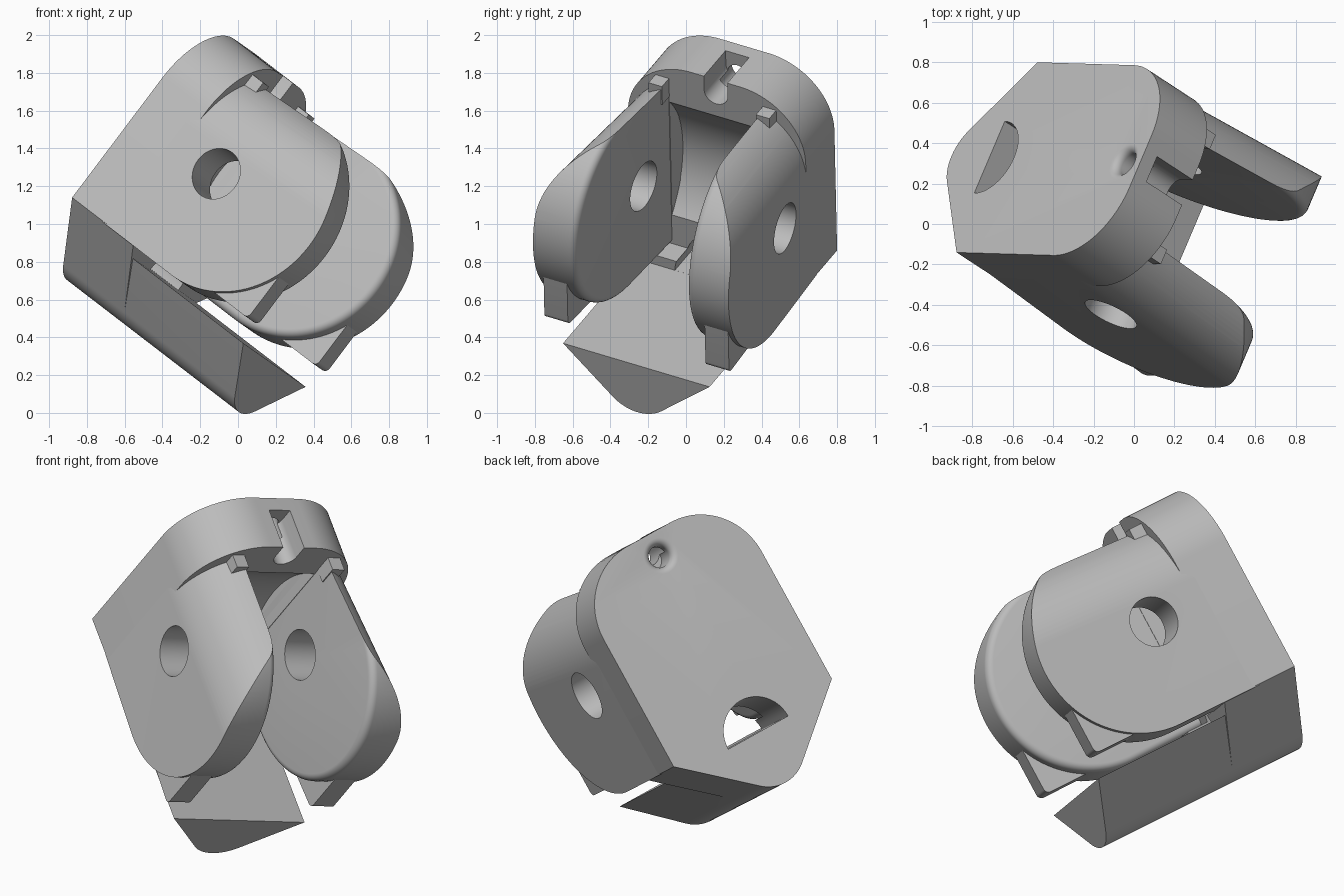
import bpy, bmesh
from math import cos, sin, radians
from mathutils import Matrix, Vector

cube = bpy.data.objects.get("Cube")
if cube:
    bpy.data.objects.remove(cube, do_unlink=True)

grey = bpy.data.materials.new("plain grey")
grey.use_nodes = True
grey.diffuse_color = (0.5, 0.5, 0.5, 1)
grey.node_tree.nodes["Principled BSDF"].inputs["Base Color"].default_value = (0.5, 0.5, 0.5, 1)

# Part frame: w across the fork, u up the back plate, e along the arms
BACK, RIM, ROOT = -1.17, -0.84, -0.71
HALF, INNER, FLOOR = 0.53, 0.28, 0.385
PIVOT_U, PIVOT_E, ROUND = 0.95, -0.41, 0.57
PLACE = {"w": lambda t, a, b: (t, a, b),    # section given as (u, e)
         "e": lambda t, a, b: (a, b, t)}    # section given as (w, u)
parts = []


def arc(cx, cy, r, start, end, n=24):
    angles = [radians(start + (end - start) * i / n) for i in range(n + 1)]
    return [(cx + r * cos(t), cy + r * sin(t)) for t in angles]


def circle(cx, cy, r, n=64):
    return arc(cx, cy, r, 0, 360, n)[:-1]


def loft(name, axis, layers):
    """Closed solid through matching sections (position, points)."""
    bm = bmesh.new()
    rings = [[bm.verts.new(PLACE[axis](t, *p)) for p in pts] for t, pts in layers]
    n = len(rings[0])
    for lo, hi in zip(rings, rings[1:]):
        for i in range(n):
            j = (i + 1) % n
            bm.faces.new((lo[i], lo[j], hi[j], hi[i]))
    bm.faces.new(rings[0])
    bm.faces.new(rings[-1])
    bmesh.ops.recalc_face_normals(bm, faces=bm.faces)
    mesh = bpy.data.meshes.new(name)
    bm.to_mesh(mesh)
    bm.free()
    mesh.materials.append(grey)
    obj = bpy.data.objects.new(name, mesh)
    bpy.context.collection.objects.link(obj)
    return obj


def prism(name, axis, lo, hi, pts):
    return loft(name, axis, [(lo, pts), (hi, pts)])


def combine(obj, tool, operation="DIFFERENCE"):
    mod = obj.modifiers.new("cut", "BOOLEAN")
    mod.operation, mod.object, mod.solver = operation, tool, "EXACT"
    bpy.context.view_layer.objects.active = obj
    bpy.ops.object.modifier_apply(modifier=mod.name)
    bpy.data.objects.remove(tool, do_unlink=True)


# Back plate with the thick rim, rounded at the top and V-shaped below
keel = arc(0, 0.231, 0.22, -131.4, -48.6)
outline = keel + [(HALF, FLOOR)] + arc(0.145, 1.18, 0.385, 0, 90) \
    + arc(-0.145, 1.18, 0.385, 90, 180) + [(-HALF, FLOOR)]
plate = prism("back_plate", "e", BACK, RIM, outline)
parts.append(plate)

# Keel running forward under the arms, full height at its root
combine(plate, prism("keel_root", "e", RIM, ROOT, keel + [(HALF, FLOOR), (-HALF, FLOOR)]), "UNION")
combine(plate, prism("keel", "e", ROOT, 0.12, keel + [(0.437, 0.323), (-0.437, 0.323)]), "UNION")

# Round pocket between the arms
combine(plate, prism("pocket", "w", -INNER, INNER, circle(PIVOT_U, PIVOT_E, ROUND, 96)))
# Half-round passage through the foot of the plate
combine(plate, prism("passage", "e", BACK - 0.1, ROOT + 0.01, arc(0, 0.3235, 0.2, 0, 180)))
# Slot in the rim
combine(plate, prism("slot", "e", -1.09, RIM + 0.1,
                     arc(0, 1.475, 0.07, 180, 360) + [(0.07, 1.8), (-0.07, 1.8)]))
# Screw hole with a rounded mouth
mouth = [(BACK - 0.01, circle(0, 1.43, 0.1))]
for i in range(7):
    t = radians(15 * i)
    mouth.append((BACK + 0.04 * (1 - cos(t)), circle(0, 1.43, 0.1 - 0.04 * sin(t))))
mouth.append((-1.0, circle(0, 1.43, 0.06)))
combine(plate, loft("screw_hole", "e", mouth))


def arm_side(inset):
    r = ROUND - inset
    return [(PIVOT_U - r, -0.95)] \
        + [(PIVOT_U - r * cos(t), PIVOT_E + r * sin(t))
           for t in [radians(180 * i / 64) for i in range(65)]] \
        + [(PIVOT_U + r, -0.95)]


def shoulder(side, rise):
    pts = [(0.2, 0.3), (HALF, 0.3)] + arc(0.11, rise, 0.42, 0, 78) + [(0.15, rise + 0.41)]
    return [(side * a, b) for a, b in pts]


for side, word in ((1, "back"), (-1, "front")):
    # Arm: round tip, softened inner edge, curved outer shoulder
    fillet = 0.04
    layers = []
    for i in range(7):
        t = radians(15 * i)
        layers.append((side * (INNER + fillet * (1 - cos(t))), arm_side(fillet * (1 - sin(t)))))
    layers.append((side * 0.6, arm_side(0)))
    arm = loft(word + "_arm", "w", layers)
    combine(arm, loft("shoulder", "e", [(-0.94, shoulder(side, 1.065)),
                                        (0.3, shoulder(side, 1.125))]), "INTERSECT")
    # Square foot below the tip
    low, tip = 0.445, 0.11
    foot = [(low, -0.4)] + arc(low + 0.03, tip - 0.03, 0.03, 180, 90, 6) \
        + [(PIVOT_U, tip), (PIVOT_U, -0.4)]
    foot = prism(word + "_foot", "w", side * 0.36, side * 0.5, foot)
    # Pivot hole
    for obj in (arm, foot):
        combine(obj, prism("pivot_hole", "w", side * 0.2, side * 0.7, circle(PIVOT_U, -0.56, 0.14)))
    # Small stop where the arm meets the rim
    stop = prism(word + "_stop", "w", side * INNER, side * 0.36,
                 [(1.36, RIM - 0.05), (1.48, RIM - 0.05), (1.48, -0.76), (1.36, -0.76)])
    # Splay the arm slightly outward
    for obj in (arm, foot):
        for v in obj.data.vertices:
            v.co.x += side * 0.05 * (v.co.z + 0.9)
    parts += [arm, foot, stop]

# Tilt everything into its resting pose
w = Vector((0.377, 0.887, -0.264)).normalized()
u = Vector((0.598, -0.025, 0.80))
u = (u - w * u.dot(w)).normalized()
e = w.cross(u)
pose = Matrix((w, u, e)).transposed().to_4x4()
pose.translation = w * -0.2275
bpy.ops.object.select_all(action="DESELECT")
for obj in parts:
    obj.data.transform(pose)
    obj.select_set(True)
bpy.context.view_layer.objects.active = plate
bpy.ops.object.shade_smooth_by_angle(angle=radians(30))
